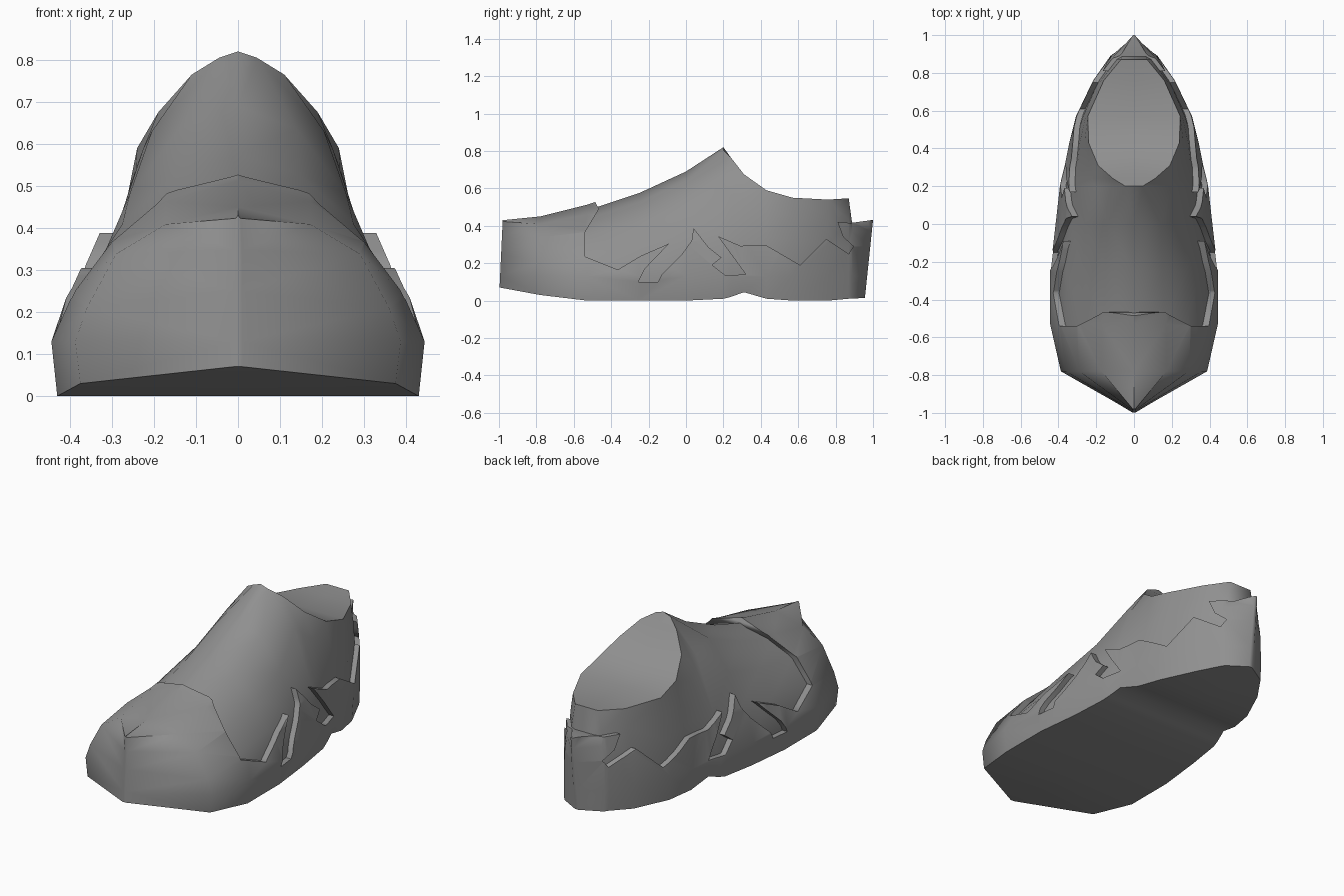
import bpy, bmesh, math

if "Cube" in bpy.data.objects:
    bpy.data.objects.remove(bpy.data.objects["Cube"])

# Cross-sections along the shoe: y, sole z, sole half width, (side x, z), (shoulder x, z), (rim x, z), centre z
SECTIONS = [
    (-1.00, .07, .010, .010, .24, .009, .33, .006, .396, .400),
    (-.78, .03, .345, .330, .20, .265, .32, .160, .382, .420),
    (-.53, .00, .400, .360, .24, .275, .35, .160, .436, .482),
    (-.25, .00, .400, .360, .28, .275, .41, .150, .525, .575),
    (.00, .00, .372, .335, .30, .258, .48, .140, .635, .690),
    (.20, .01, .350, .312, .33, .205, .63, .045, .805, .820),
    (.24, .02, .342, .307, .34, .225, .59, .110, .765, .765),
    (.31, .045, .325, .298, .35, .243, .54, .190, .675, .675),
    (.43, .01, .302, .287, .35, .262, .48, .240, .590, .590),
    (.57, .00, .268, .270, .32, .256, .45, .245, .550, .550),
    (.76, .00, .180, .186, .30, .175, .44, .160, .540, .540),
    (.87, .01, .105, .105, .28, .090, .43, .070, .547, .547),
    (.89, .01, .092, .090, .28, .080, .35, .060, .400, .400),
    (1.00, .015, .010, .010, .28, .009, .35, .006, .400, .400),
]

# Ragged upper edge of the overlay, side view (y, z)
EDGE = [
    (-.49, .70), (-.485, .525), (-.465, .49), (-.54, .365), (-.54, .235),
    (-.365, .165), (-.24, .24), (-.09, .305), (-.22, .17), (-.255, .10),
    (-.15, .10), (-.13, .14), (-.02, .25), (.03, .32), (.04, .388),
    (.12, .285), (.19, .23), (.14, .19), (.21, .135), (.32, .14),
    (.17, .345), (.29, .293), (.43, .295), (.61, .19), (.75, .33),
    (.87, .25), (.895, .29), (.84, .34), (.81, .42), (.88, .415), (1.1, .445),
]


def make_object(name, bm):
    bmesh.ops.recalc_face_normals(bm, faces=bm.faces)
    mesh = bpy.data.meshes.new(name)
    bm.to_mesh(mesh)
    bm.free()
    ob = bpy.data.objects.new(name, mesh)
    bpy.context.collection.objects.link(ob)
    return ob


def activate(ob):
    bpy.ops.object.select_all(action='DESELECT')
    ob.select_set(True)
    bpy.context.view_layer.objects.active = ob


def ring_points(section, offset):
    y, sole, a, cx, cz, dx, dz, ex, ez, top = section
    end = abs(y) > .99
    dxo = 0 if end else offset
    base = sole if offset else sole + .004
    half = [(a + dxo, base), (a * 1.035 + dxo, .13), (cx + dxo, cz + offset * .3),
            (dx + dxo * .85, dz + offset * .6), (ex + dxo * .4, ez + offset * .9)]
    ring = [(0, base)] + half + [(0, top + offset)] + [(-x, z) for x, z in reversed(half)]
    pts = []
    for x, z in ring:
        yy = y
        if end:
            # Toe and heel walls lean slightly
            yy = -1 + .02 * z / .43 if y < 0 else .955 + .045 * z / .43
            if not offset:
                # The upper stays well inside the overlay at both tips
                yy *= .92 if y < 0 else .955
                z = .05 + z * .83
        pts.append((x, yy, z))
    return pts


def loft(name, offset):
    bm = bmesh.new()
    rings = [[bm.verts.new(p) for p in ring_points(s, offset)] for s in SECTIONS]
    n = len(rings[0])
    for r0, r1 in zip(rings, rings[1:]):
        for i in range(n):
            j = (i + 1) % n
            bm.faces.new((r0[i], r0[j], r1[j], r1[i]))
    bm.faces.new(rings[0])
    bm.faces.new(rings[-1])
    bmesh.ops.triangulate(bm, faces=bm.faces)
    return make_object(name, bm)


def prism(name, outline, half_width):
    bm = bmesh.new()
    face = bm.faces.new([bm.verts.new((-half_width, y, z)) for y, z in outline])
    ext = bmesh.ops.extrude_face_region(bm, geom=[face])
    for v in ext['geom']:
        if isinstance(v, bmesh.types.BMVert):
            v.co.x = half_width
    # extruding keeps the first cap, closing the prism
    if not any(all(abs(v.co.x + half_width) < 1e-6 for v in f.verts) for f in bm.faces):
        bm.faces.new([v for v in bm.verts if v.co.x < 0])
    bmesh.ops.triangulate(bm, faces=bm.faces)
    return make_object(name, bm)


# Upper with the filled foot opening
upper = loft("upper", 0)

# Toe cap, side panels and heel counter in one raised shell
overlay = loft("toe_and_side_overlay", .03)
cutter = prism("overlay_cutter", [(-1.1, -.2), (-1.1, .70)] + EDGE + [(1.1, -.2)], 1)
cutter.hide_render = True
mod = overlay.modifiers.new("trim", 'BOOLEAN')
mod.operation = 'INTERSECT'
mod.solver = 'EXACT'
mod.object = cutter
activate(overlay)
bpy.ops.object.modifier_apply(modifier=mod.name)
bpy.data.objects.remove(cutter, do_unlink=True)

# Dark grey finish
grey = bpy.data.materials.new("dark_grey")
grey.diffuse_color = (.28, .28, .28, 1)
grey.use_nodes = True
grey.node_tree.nodes["Principled BSDF"].inputs["Base Color"].default_value = grey.diffuse_color
for ob in (upper, overlay):
    ob.data.materials.clear()
    ob.data.materials.append(grey)
    activate(ob)
    bpy.ops.object.shade_smooth_by_angle(angle=math.radians(62))
